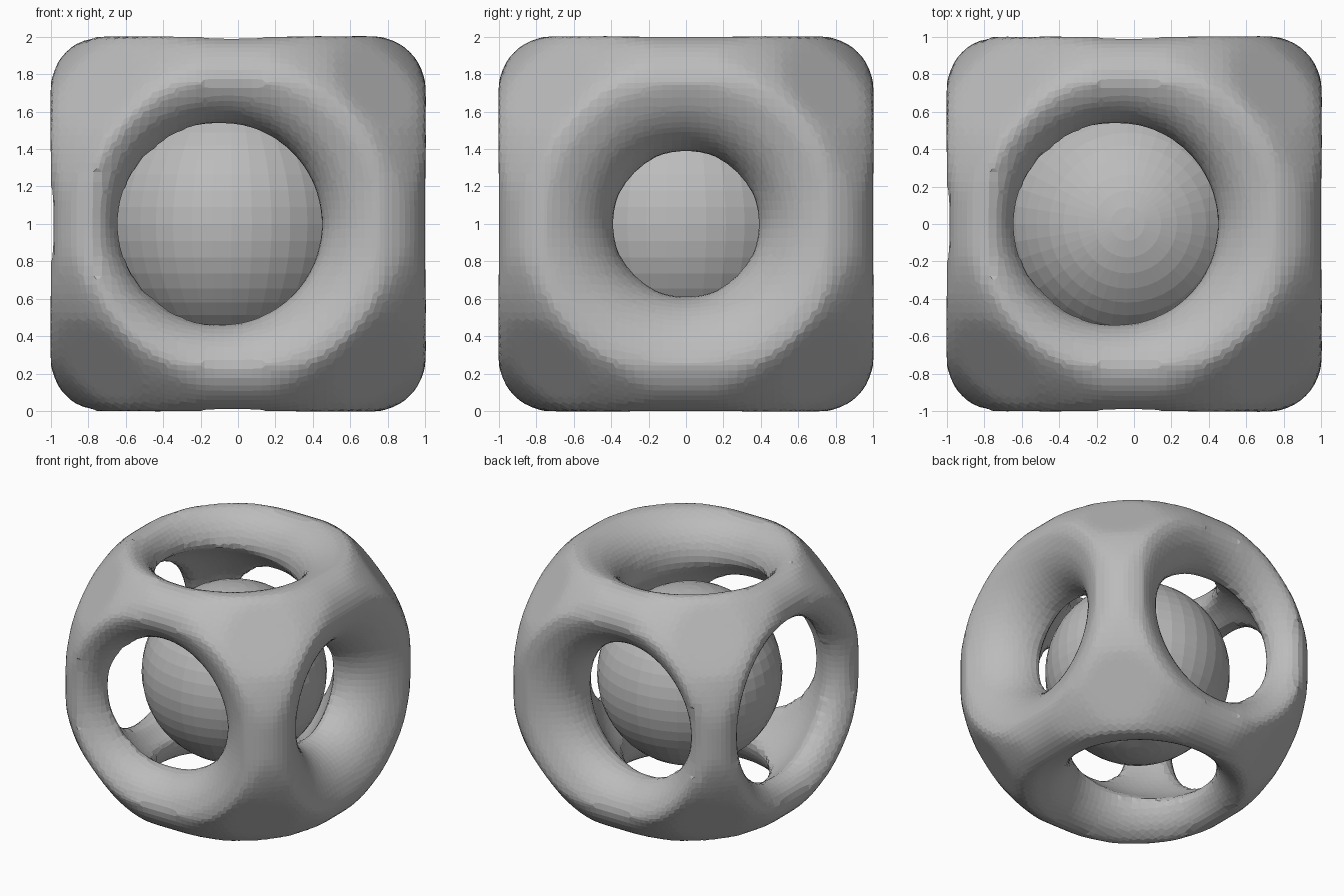
import bpy, bmesh
from math import sin, cos, pi, sqrt
from itertools import product
from mathutils import Vector

cube = bpy.data.objects.get("Cube")
if cube:
    bpy.data.objects.remove(cube, do_unlink=True)

MID = Vector((0, 0, 1))
VOID_R = 0.88
VOID_CENTRE = Vector((-0.2, 0, 0))     # the hollow sits off centre
HOLE_SHIFT = Vector((-0.085, 0, 0))    # so do the four holes around it
FLARE_R = 0.86

grey = bpy.data.materials.new("stone_grey")
grey.use_nodes = True
colour = (0.5, 0.5, 0.5, 1)
grey.diffuse_color = colour
grey.node_tree.nodes["Principled BSDF"].inputs["Base Color"].default_value = colour


def to_object(bm, name):
    bmesh.ops.recalc_face_normals(bm, faces=bm.faces[:])
    mesh = bpy.data.meshes.new(name)
    bm.to_mesh(mesh)
    bm.free()
    mesh.materials.append(grey)
    obj = bpy.data.objects.new(name, mesh)
    obj.location = MID
    bpy.context.scene.collection.objects.link(obj)
    return obj


def ball(name, radius, centre, segments, rings):
    bm = bmesh.new()
    bmesh.ops.create_uvsphere(bm, u_segments=segments, v_segments=rings, radius=radius)
    bmesh.ops.translate(bm, verts=bm.verts[:], vec=centre)
    return to_object(bm, name)


def rounded_block():
    """Cube with soft edges and large flat corner cuts."""
    bm = bmesh.new()
    bmesh.ops.create_cube(bm, size=2.012)
    bmesh.ops.bevel(bm, geom=bm.edges[:], offset=0.29, segments=6,
                    profile=0.5, affect='EDGES')
    for signs in product((-1, 1), repeat=3):
        normal = Vector(signs).normalized()
        bmesh.ops.bisect_plane(bm, geom=bm.verts[:] + bm.edges[:] + bm.faces[:],
                               plane_co=normal * 1.28, plane_no=normal, clear_outer=True)
        bmesh.ops.holes_fill(bm, edges=[e for e in bm.edges if e.is_boundary])
    return to_object(bm, "outer_frame")


def funnel(axis, r):
    """Trumpet-shaped cutter along an axis, narrow inside and wide outside."""
    lateral = HOLE_SHIFT - axis * HOLE_SHIFT.dot(axis)
    throat = sqrt(VOID_R ** 2 - r ** 2) + VOID_CENTRE.dot(axis)
    steps = 8
    profile = [(0.4, r, 1)]
    for i in range(steps + 1):
        a = i / steps * pi / 2
        profile.append((throat + (1.015 - throat) * sin(a),
                        r + (FLARE_R - r) * (1 - cos(a)), cos(a)))
    profile.append((1.15, FLARE_R, 0))
    turn = axis.to_track_quat('Z', 'Y')
    bm = bmesh.new()
    count = 48
    rings = []
    for depth, radius, k in profile:
        rings.append([bm.verts.new(turn @ Vector((radius * cos(2 * pi * j / count),
                                                  radius * sin(2 * pi * j / count),
                                                  depth)) + lateral * k)
                      for j in range(count)])
    for low, high in zip(rings, rings[1:]):
        for j in range(count):
            n = (j + 1) % count
            bm.faces.new((low[j], low[n], high[n], high[j]))
    bm.faces.new(rings[0])
    bm.faces.new(rings[-1])
    return to_object(bm, "opening_cutter")


def cut(target, tool, operation):
    mod = target.modifiers.new("cut", 'BOOLEAN')
    mod.operation = operation
    mod.solver = 'EXACT'
    mod.object = tool


# Frame: soft block with rounded-off corners
frame = rounded_block()
limit = ball("corner_limit", 1.312, Vector(), 64, 32)
cut(frame, limit, 'INTERSECT')
tools = [limit]

# Spherical hollow and six openings: small on the left, large on the right
hollow = ball("hollow_cutter", VOID_R, VOID_CENTRE, 64, 32)
tools.append(hollow)
for i in range(3):
    for side in (-1, 1):
        axis = Vector((0, 0, 0))
        axis[i] = side
        radius = 0.535 if i else 0.51 - 0.125 * side
        tools.append(funnel(axis, radius))
for tool in tools[1:]:
    cut(frame, tool, 'DIFFERENCE')

# Even out the surface into a small regular mesh
remesh = frame.modifiers.new("remesh", 'REMESH')
remesh.mode = 'VOXEL'
remesh.voxel_size = 0.05
soften = frame.modifiers.new("soften", 'SMOOTH')
soften.factor = 0.5
soften.iterations = 4

# Bake the frame and drop the cutters
bpy.context.view_layer.update()
graph = bpy.context.evaluated_depsgraph_get()
baked = bpy.data.meshes.new_from_object(frame.evaluated_get(graph))
frame.modifiers.clear()
frame.data = baked
for tool in tools:
    bpy.data.objects.remove(tool, do_unlink=True)
baked.materials.clear()
baked.materials.append(grey)
for p in baked.polygons:
    p.use_smooth = False
    p.material_index = 0

# Ball inside the frame, close to the small opening
ball("inner_ball", 0.69, Vector((-0.034, 0, 0)), 40, 24)
